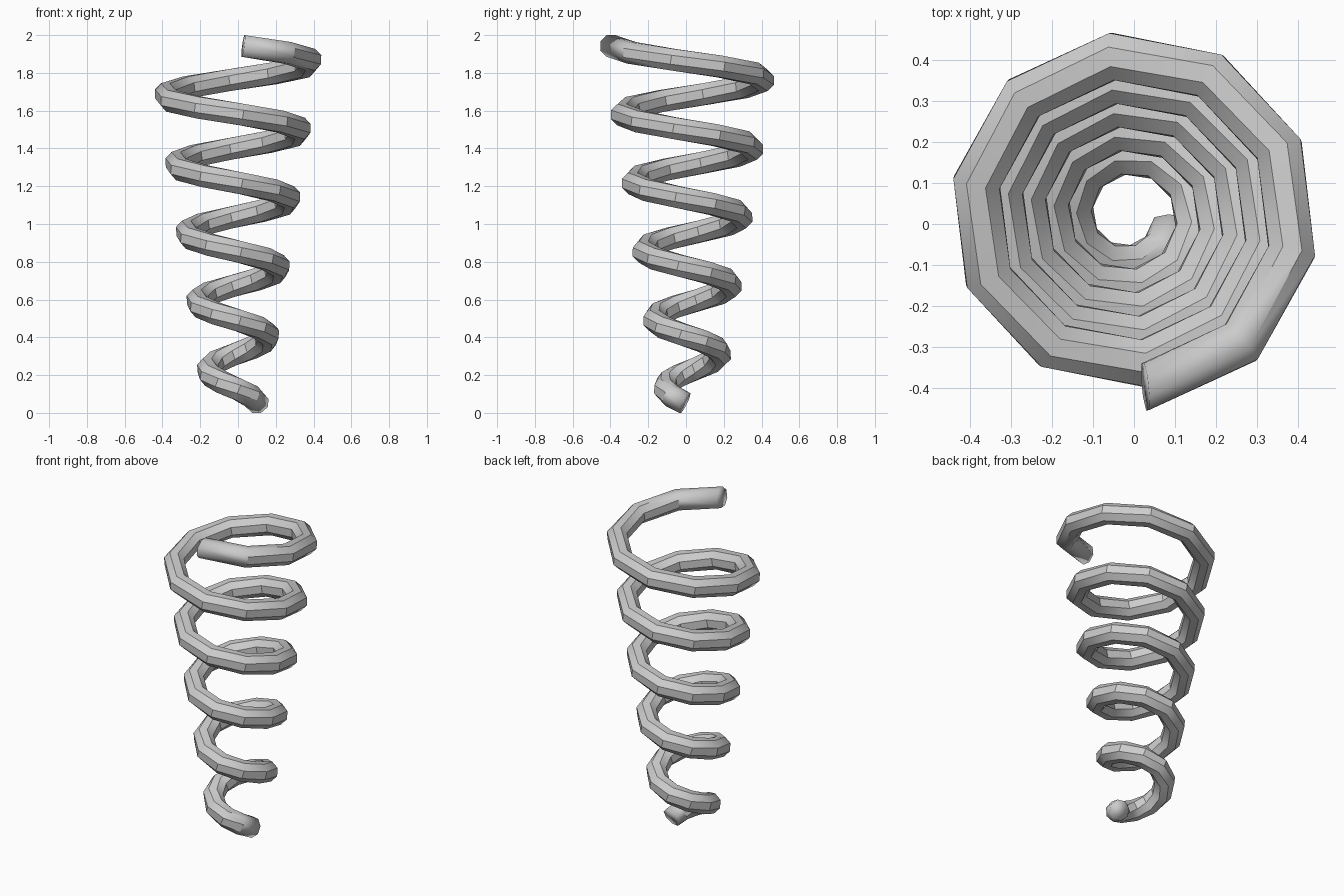
import bpy, bmesh
from math import radians, cos, sin, pi
from mathutils import Vector

cube = bpy.data.objects.get("Cube")
if cube:
    bpy.data.objects.remove(cube, do_unlink=True)

# Coil proportions
STEPS, SIDES = 52, 8
STEP_ANGLE = radians(36)
START_ANGLE = radians(-12.4)
BOTTOM_R, TOP_R = 0.12, 0.4185
BOTTOM_Z, TOP_Z = 0.052, 1.9425
WIRE_R = 0.0622
CENTRE = Vector((-0.0135, 0.02, 0))

# Plain grey steel
steel = bpy.data.materials.new("grey_steel")
steel.use_nodes = True
colour = (0.6, 0.6, 0.6, 1)
steel.diffuse_color = colour
steel.node_tree.nodes["Principled BSDF"].inputs["Base Color"].default_value = colour


def wire_ring(bm, i):
    """Octagonal wire section, square to the coil's path."""
    t = i / STEPS
    a = START_ANGLE - i * STEP_ANGLE
    r = BOTTOM_R + (TOP_R - BOTTOM_R) * t
    z = BOTTOM_Z + (TOP_Z - BOTTOM_Z) * t
    out = Vector((cos(a), sin(a), 0))
    rise = (TOP_Z - BOTTOM_Z) / STEPS / STEP_ANGLE
    along = Vector((sin(a) * r, -cos(a) * r, rise)).normalized()
    up = along.cross(out).normalized()
    if up.z < 0:
        up = -up
    centre = CENTRE + out * r + Vector((0, 0, z))
    corners = [(k + 0.5) * 2 * pi / SIDES for k in range(SIDES)]
    return [bm.verts.new(centre + (out * cos(c) + up * sin(c)) * WIRE_R) for c in corners]


# Conical coil: rings bridged into a tube, capped at both ends
bm = bmesh.new()
rings = [wire_ring(bm, i) for i in range(STEPS + 1)]
for low, high in zip(rings, rings[1:]):
    for k in range(SIDES):
        n = (k + 1) % SIDES
        bm.faces.new((low[k], low[n], high[n], high[k]))
bm.faces.new(rings[0])
bm.faces.new(rings[-1])
bmesh.ops.recalc_face_normals(bm, faces=bm.faces)

# Facets stay crisp, the two wire tips are smooth
tips = set(rings[0] + rings[-1])
for f in bm.faces:
    f.smooth = True
for e in bm.edges:
    at_tip = any(v in tips for v in e.verts)
    e.smooth = at_tip or e.calc_face_angle() < radians(30)

mesh = bpy.data.meshes.new("coil_spring")
bm.to_mesh(mesh)
bm.free()
mesh.materials.append(steel)
spring = bpy.data.objects.new("coil_spring", mesh)
bpy.context.collection.objects.link(spring)
